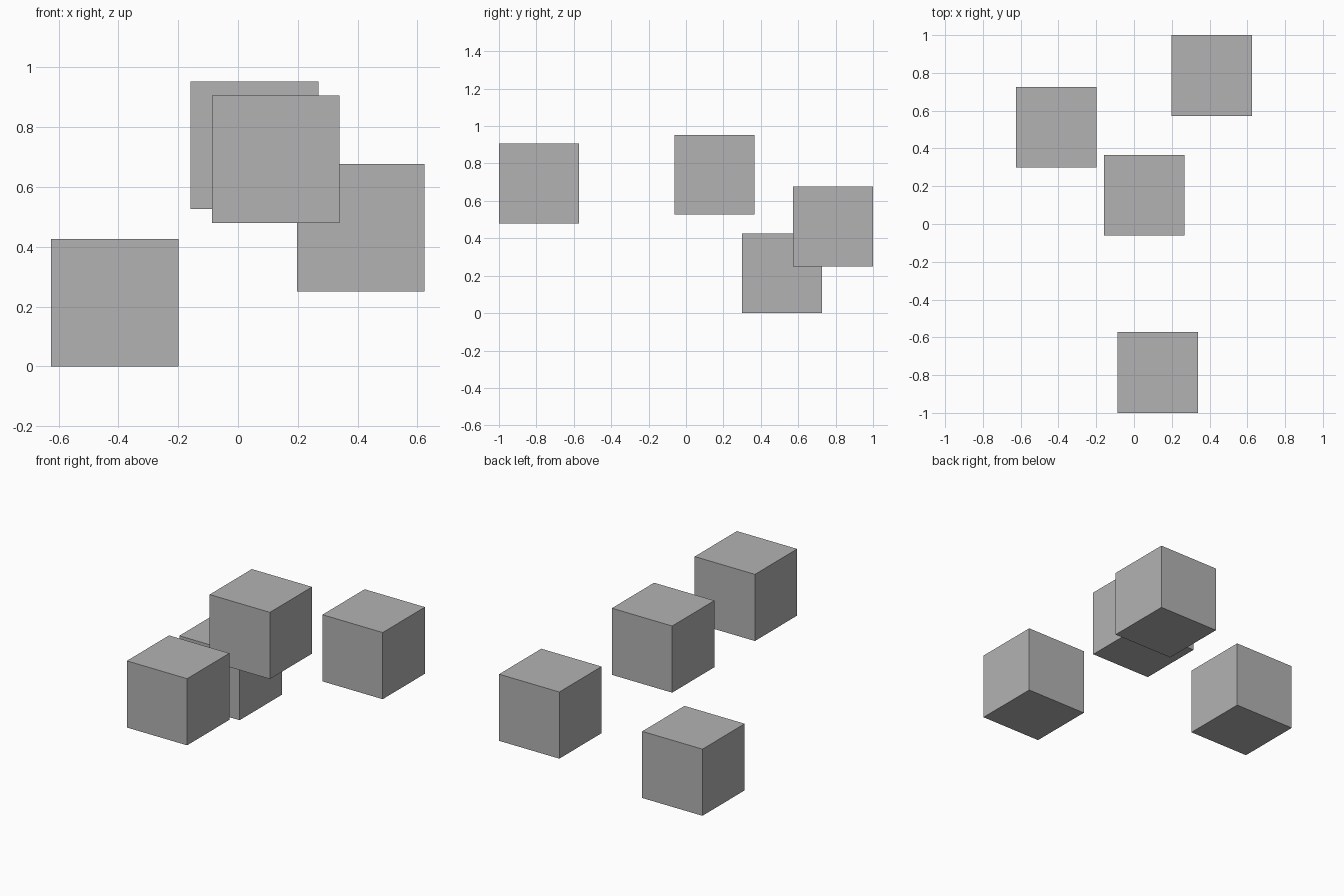
import bpy

# Remove the default object
default = bpy.data.objects.get("Cube")
if default:
    bpy.data.objects.remove(default, do_unlink=True)

# Single flat grey
GREY = (0.45, 0.45, 0.45, 1.0)
grey = bpy.data.materials.new("plain grey")
grey.use_nodes = True
grey.diffuse_color = GREY
grey.node_tree.nodes["Principled BSDF"].inputs["Base Color"].default_value = GREY

SIZE = 0.427


def add_block(name, centre):
    bpy.ops.mesh.primitive_cube_add(size=SIZE, location=centre)
    block = bpy.context.object
    block.name = name
    block.data.materials.append(grey)


# Four equal floating blocks
add_block("low_right_block", (-0.412, 0.513, SIZE / 2))
add_block("high_middle_block", (0.055, 0.153, 0.740))
add_block("front_block", (0.126, -0.7865, 0.693))
add_block("back_left_block", (0.411, 0.7865, 0.464))
